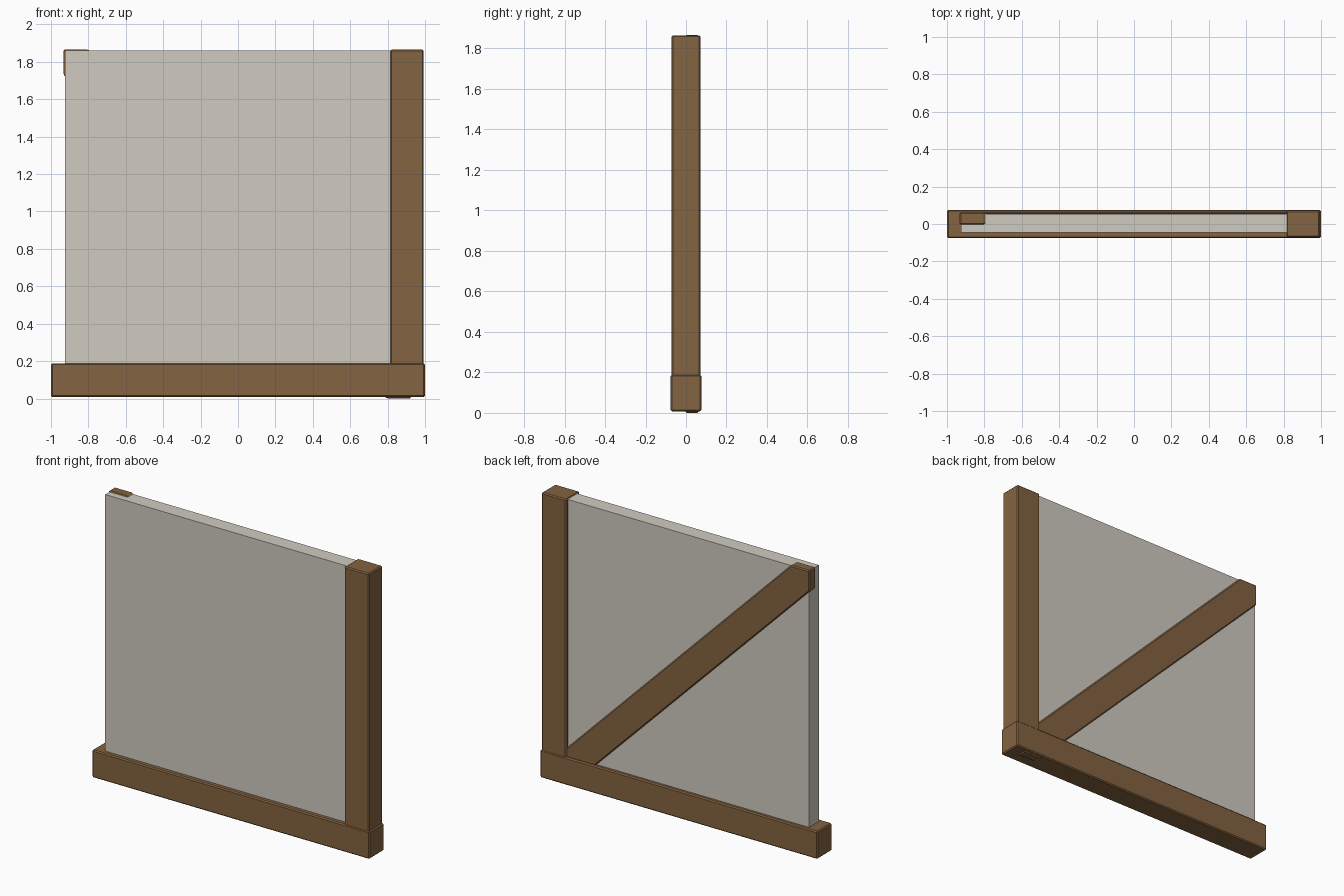
import bpy, bmesh

if "Cube" in bpy.data.objects:
    bpy.data.objects.remove(bpy.data.objects["Cube"])


def material(name, color):
    m = bpy.data.materials.new(name)
    m.diffuse_color = color
    m.use_nodes = True
    m.node_tree.nodes["Principled BSDF"].inputs["Base Color"].default_value = m.diffuse_color
    return m


wood = material("wood", (0.23, 0.125, 0.052, 1))
plaster = material("plaster", (0.63, 0.6, 0.53, 1))


def slab(name, outline, y0, y1, mat, bevel=0.0):
    """Extrude an x-z outline from y0 to y1, with optional chamfered edges."""
    bm = bmesh.new()
    face = bm.faces.new([bm.verts.new((x, y0, z)) for x, z in outline])
    ext = bmesh.ops.extrude_face_region(bm, geom=[face])
    moved = [g for g in ext["geom"] if isinstance(g, bmesh.types.BMVert)]
    bmesh.ops.translate(bm, verts=moved, vec=(0, y1 - y0, 0))
    bmesh.ops.recalc_face_normals(bm, faces=bm.faces)
    if bevel:
        bmesh.ops.bevel(bm, geom=bm.edges[:], offset=bevel, segments=1,
                        profile=0.5, affect='EDGES')
    mesh = bpy.data.meshes.new(name)
    bm.to_mesh(mesh)
    bm.free()
    mesh.materials.append(mat)
    ob = bpy.data.objects.new(name, mesh)
    bpy.context.collection.objects.link(ob)
    return ob


def rect(x0, x1, z0, z1):
    return [(x0, z0), (x1, z0), (x1, z1), (x0, z1)]


# Sill beam and corner post
slab("sill_beam", rect(-1, 1, 0.008, 0.188), -0.076, 0.076, wood, 0.007)
slab("corner_post", rect(0.815, 0.993, 0.1, 1.865), -0.071, 0.071, wood, 0.007)

# Plaster infill panel
slab("wall_panel", rect(-0.925, 0.83, 0.1, 1.86), -0.046, 0.053, plaster)

# Diagonal brace with ends trimmed to the frame corners
slab("diagonal_brace",
     [(0.795, 0), (0.925, 0), (0.925, 0.135),
      (-0.8, 1.866), (-0.933, 1.866), (-0.933, 1.73)],
     -0.003, 0.063, wood, 0.007)
